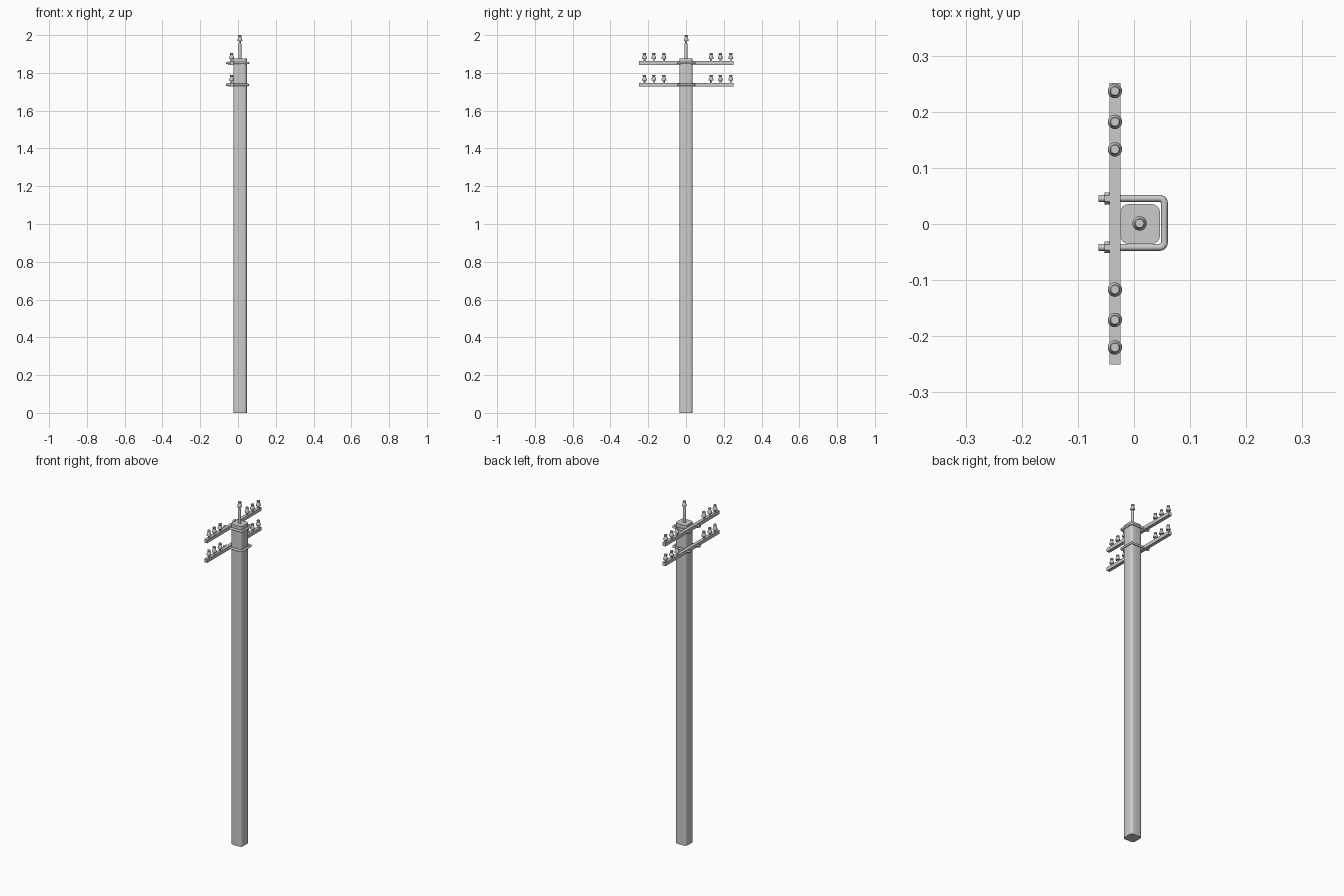
import bpy, bmesh, math
from mathutils import Matrix

if "Cube" in bpy.data.objects:
    bpy.data.objects.remove(bpy.data.objects["Cube"])

PX = 0.011          # pole centre in x
ARM_X = -0.034      # crossarm centre in x


def finish(name, bm, smooth=True):
    bmesh.ops.recalc_face_normals(bm, faces=bm.faces)
    me = bpy.data.meshes.new(name)
    bm.to_mesh(me)
    bm.free()
    ob = bpy.data.objects.new(name, me)
    bpy.context.collection.objects.link(ob)
    if smooth:
        bpy.context.view_layer.objects.active = ob
        bpy.ops.object.select_all(action='DESELECT')
        ob.select_set(True)
        bpy.ops.object.shade_smooth_by_angle(angle=math.radians(35))
    return ob


def box(name, lo, hi):
    bm = bmesh.new()
    bmesh.ops.create_cube(bm, size=1)
    for v in bm.verts:
        v.co = [(a + b) / 2 + c * (b - a) for a, b, c in zip(lo, hi, v.co)]
    return finish(name, bm, False)


def lathe(name, profile, loc, n=20):
    bm = bmesh.new()
    rings = [[bm.verts.new((loc[0] + r * math.cos(i * math.tau / n),
                            loc[1] + r * math.sin(i * math.tau / n), loc[2] + z))
              for i in range(n)] for r, z in profile]
    for a, b in zip(rings, rings[1:]):
        for i in range(n):
            j = (i + 1) % n
            bm.faces.new((a[i], a[j], b[j], b[i]))
    bm.faces.new(rings[0])
    bm.faces.new(rings[-1])
    return finish(name, bm)


def rounded_corner(cx, cy, r, start, steps):
    return [(cx + r * math.cos(start + k * math.pi / 2 / steps),
             cy + r * math.sin(start + k * math.pi / 2 / steps)) for k in range(steps + 1)]


# pole: rounded square shaft
h, r = 0.0355, 0.015
outline = []
for q, (sx, sy) in enumerate([(1, 1), (-1, 1), (-1, -1), (1, -1)]):
    outline += rounded_corner(PX + sx * (h - r), sy * (h - r), r, q * math.pi / 2, 4)
bm = bmesh.new()
base = bm.faces.new([bm.verts.new((x, y, 0)) for x, y in outline])
ext = bmesh.ops.extrude_face_region(bm, geom=[base], use_keep_orig=True)
for v in [g for g in ext['geom'] if isinstance(g, bmesh.types.BMVert)]:
    v.co.z = 1.875
finish("pole", bm)

# insulator profile, from its foot upward
INSULATOR = [(0.005, 0), (0.005, 0.012), (0.0115, 0.012), (0.0128, 0.014), (0.0128, 0.017),
             (0.009, 0.029), (0.0072, 0.032), (0.0072, 0.035), (0.009, 0.037),
             (0.009, 0.041), (0.0075, 0.043)]

# top pin and its insulator
lathe("top_pin", [(0.0078, 1.87), (0.0078, 1.952), (0.006, 1.957)], (PX - 0.001, 0, 0))
lathe("top_insulator", INSULATOR, (PX - 0.001, 0.001, 1.957))


def u_bolt(z):
    # bent rod wrapped around the pole
    yc, half, xr, bend = 0.002, 0.0435, 0.054, 0.008
    pts = [(-0.063, yc - half)]
    pts += rounded_corner(xr - bend, yc - half + bend, bend, -math.pi / 2, 5)
    pts += rounded_corner(xr - bend, yc + half - bend, bend, 0, 5)
    pts.append((-0.063, yc + half))
    cu = bpy.data.curves.new("u_bolt", 'CURVE')
    cu.dimensions = '3D'
    cu.bevel_depth = 0.0063
    cu.bevel_resolution = 3
    cu.use_fill_caps = True
    sp = cu.splines.new('POLY')
    sp.points.add(len(pts) - 1)
    for p, (x, y) in zip(sp.points, pts):
        p.co = (x, y, z, 1)
        sp.use_smooth = True
    bpy.context.collection.objects.link(bpy.data.objects.new("u_bolt", cu))
    # hexagonal nuts
    for s in (-1, 1):
        bm = bmesh.new()
        bmesh.ops.create_cone(bm, cap_ends=True, segments=6, radius1=0.0105, radius2=0.0105,
                              depth=0.009,
                              matrix=Matrix.Translation((-0.0485, yc + s * half, z))
                              @ Matrix.Rotation(math.pi / 2, 4, 'Y'))
        finish("nut", bm, False)


# two crossarms, each with clamp and six insulators
for z in (1.852, 1.737):
    box("crossarm", (ARM_X - 0.0095, -0.25, z - 0.01), (ARM_X + 0.0095, 0.251, z + 0.01))
    u_bolt(z)
    for y in (-0.220, -0.171, -0.117, 0.133, 0.182, 0.237):
        lathe("insulator", INSULATOR, (ARM_X, y, z + 0.01))
